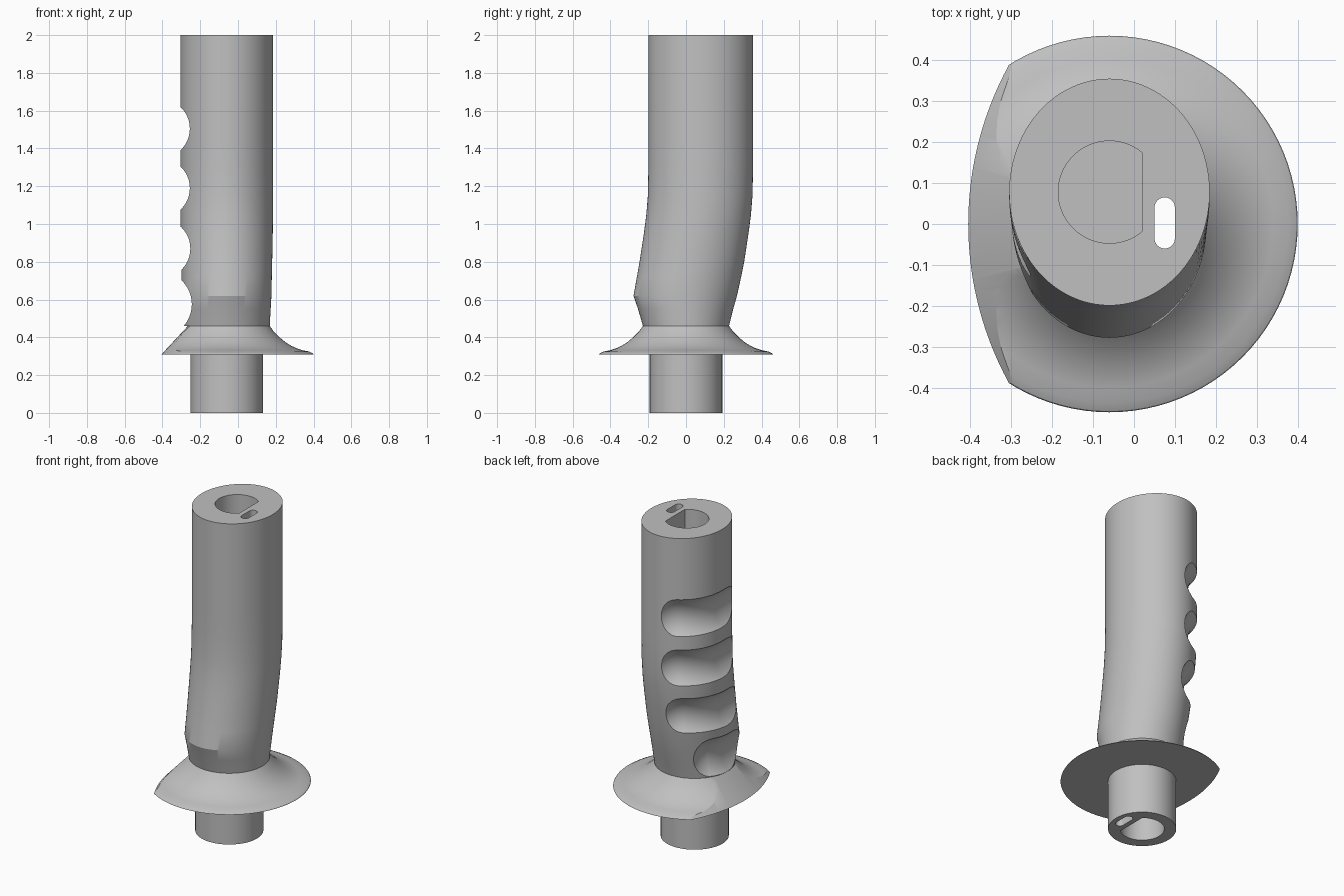
import bpy, bmesh
from math import sin, cos, pi, radians, acos
from mathutils import Vector

cube = bpy.data.objects.get("Cube")
if cube:
    bpy.data.objects.remove(cube, do_unlink=True)

grey = bpy.data.materials.new("plain grey")
grey.use_nodes = True
grey.diffuse_color = (0.53, 0.53, 0.53, 1)
grey.node_tree.nodes["Principled BSDF"].inputs["Base Color"].default_value = grey.diffuse_color

AXIS = -0.06      # x of the shared centre line
SEGMENTS = 96


def loft(name, rings):
    """Closed solid through a list of equal-length point rings."""
    bm = bmesh.new()
    rows = [[bm.verts.new(p) for p in ring] for ring in rings]
    n = len(rows[0])
    for a, b in zip(rows, rows[1:]):
        for i in range(n):
            j = (i + 1) % n
            bm.faces.new((a[i], a[j], b[j], b[i]))
    bm.faces.new(rows[0][::-1])
    bm.faces.new(rows[-1])
    bmesh.ops.recalc_face_normals(bm, faces=bm.faces)
    mesh = bpy.data.meshes.new(name)
    bm.to_mesh(mesh)
    bm.free()
    mesh.materials.append(grey)
    obj = bpy.data.objects.new(name, mesh)
    bpy.context.collection.objects.link(obj)
    return obj


def ellipse(x, y, z, rx, ry, n=SEGMENTS):
    return [(x + rx * cos(2 * pi * i / n), y + ry * sin(2 * pi * i / n), z) for i in range(n)]


def prism(name, outline, z0, z1):
    return loft(name, [[(x, y, z) for x, y in outline] for z in (z0, z1)])


def boolean(target, cutter, operation="DIFFERENCE"):
    cutter.hide_render = True
    mod = target.modifiers.new("cut", "BOOLEAN")
    mod.operation, mod.solver, mod.object = operation, "EXACT", cutter
    bpy.context.view_layer.objects.active = target
    bpy.ops.object.modifier_apply(modifier=mod.name)


def d_outline(cy, radius=0.125, flat=0.08):
    a = acos(flat / radius)
    steps = 48
    return [(AXIS + radius * cos(a + (2 * pi - 2 * a) * i / steps),
             cy + radius * sin(a + (2 * pi - 2 * a) * i / steps)) for i in range(steps + 1)]


def slot_outline(x=0.075, y0=-0.035, y1=0.04, r=0.025):
    half = range(13)
    return ([(x + r * cos(pi * i / 12), y1 + r * sin(pi * i / 12)) for i in half]
            + [(x - r * cos(pi * i / 12), y0 - r * sin(pi * i / 12)) for i in half])


# Grip: elliptical sections (z, centre y, x radius, y radius), bent forward at the foot
SECTIONS = [(0.46, 0, 0.228, 0.228), (0.55, -0.002, 0.233, 0.252),
            (0.62, -0.004, 0.237, 0.274), (0.72, 0.016, 0.239, 0.276),
            (0.8, 0.031, 0.241, 0.277), (0.95, 0.054, 0.244, 0.277),
            (1.05, 0.067, 0.245, 0.277), (1.15, 0.075, 0.245, 0.277),
            (1.3, 0.078, 0.245, 0.277), (2, 0.078, 0.245, 0.277)]


def section(z):
    for a, b in zip(SECTIONS, SECTIONS[1:]):
        if z <= b[0]:
            t = (z - a[0]) / (b[0] - a[0])
            return [p + (q - p) * t for p, q in zip(a, b)][1:]
    return SECTIONS[-1][1:]


levels = [s[0] for s in SECTIONS[:-1]] + [1.4, 1.5, 1.6, 1.7, 1.8, 1.9, 2]
grip = loft("grip", [ellipse(AXIS, section(z)[0], z, *section(z)[1:]) for z in levels])


# Finger grooves: round-ended tubes wrapping the back corner, then running straight forward
def groove_cutter(z, start, radius, depth=0.05):
    cy, rx, ry = section(z)
    off = radius - depth
    path = []
    steps = 20
    for i in range(steps + 1):
        a = radians(start + (180 - start) * i / steps)
        path.append(Vector((AXIS + (rx + off) * cos(a), cy + (ry + off) * sin(a), z)))
    path += [path[-1] + Vector((0, -d, 0)) for d in (0.15, 0.3, 0.5)]
    back = (path[0] - path[1]).normalized()
    stations = []
    for i in range(9, 0, -1):
        a = radians(9.7 * i)
        stations.append((path[0] + back * radius * sin(a), radius * cos(a), back))
    for i, p in enumerate(path):
        ahead = path[min(i + 1, len(path) - 1)]
        behind = path[max(i - 1, 0)]
        stations.append((p, radius, (behind - ahead).normalized()))
    up = Vector((0, 0, 1))
    rings = []
    for p, r, direction in stations:
        side = direction.cross(up)
        rings.append([p + side * r * cos(2 * pi * k / 48) + up * r * sin(2 * pi * k / 48)
                      for k in range(48)])
    return loft("groove_cutter", rings)


cutters = []
for z, start, radius in ((1.505, 117, 0.157), (1.19, 117, 0.157),
                         (0.87, 119, 0.157), (0.575, 150, 0.175)):
    cutter = groove_cutter(z, start, radius)
    boolean(grip, cutter)
    cutters.append(cutter)

# Hand guard with the round mounting stem below it
PROFILE = [(0, 0.192), (0.31, 0.192), (0.31, 0.46), (0.315, 0.457), (0.325, 0.437),
           (0.332, 0.4), (0.342, 0.37), (0.356, 0.34), (0.375, 0.31),
           (0.4, 0.28), (0.43, 0.25), (0.46, 0.228)]
guard = loft("guard_and_stem", [ellipse(AXIS, 0, z, r, r) for z, r in PROFILE])

# Slanted shallow trim on the finger side of the guard
trim = loft("guard_trim", [ellipse(0.405, 0, z, r, r, 256)
                           for z, r in ((-0.1, 1.191), (0.31, 0.81), (0.6, 0.54))])
boolean(guard, trim, "INTERSECT")
cutters.append(trim)

# Keyed sockets at both ends and the cable slot running right through
top_socket = prism("top_socket", d_outline(0.078), 1.5, 2.1)
foot_socket = prism("foot_socket", d_outline(0), -0.1, 0.4)
slot = prism("cable_slot", slot_outline(), -0.1, 2.1)
boolean(grip, top_socket)
boolean(guard, foot_socket)
for part in (grip, guard):
    boolean(part, slot)
cutters += [top_socket, foot_socket, slot]

for cutter in cutters:
    bpy.data.objects.remove(cutter, do_unlink=True)

# Smooth surfaces with crisp cut edges
bpy.ops.object.select_all(action="DESELECT")
for part in (grip, guard):
    part.select_set(True)
    bpy.context.view_layer.objects.active = part
bpy.ops.object.shade_smooth_by_angle(angle=radians(24))
